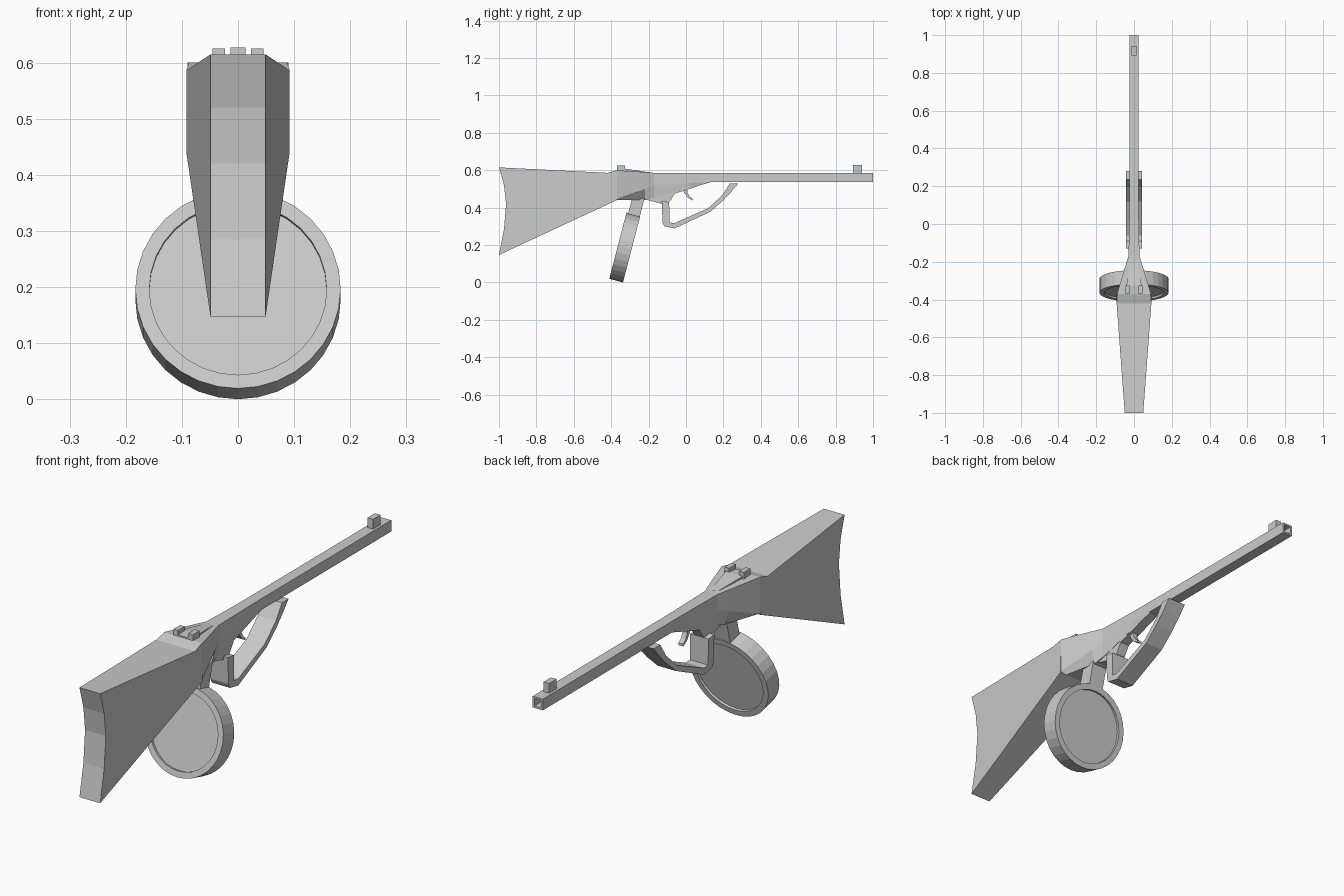
import bpy, bmesh, math
from mathutils import Matrix

if "Cube" in bpy.data.objects:
    bpy.data.objects.remove(bpy.data.objects["Cube"])


def finish(bm, name):
    bmesh.ops.recalc_face_normals(bm, faces=bm.faces)
    mesh = bpy.data.meshes.new(name)
    bm.to_mesh(mesh)
    bm.free()
    ob = bpy.data.objects.new(name, mesh)
    bpy.context.collection.objects.link(ob)
    return ob


def prism(name, profile, hw=None, cx=0):
    """Side profile of (y, z[, half width]) points, widened along x."""
    bm = bmesh.new()
    sides = []
    for s in (-1, 1):
        sides.append([bm.verts.new((cx + s * (p[2] if hw is None else hw), p[0], p[1]))
                      for p in profile])
    a, b = sides
    n = len(a)
    bm.faces.new(a)
    bm.faces.new(b[::-1])
    for i in range(n):
        j = (i + 1) % n
        bm.faces.new((a[i], a[j], b[j], b[i]))
    return finish(bm, name)


def box(name, x, y0, y1, z0, z1, hw):
    return prism(name, [(y0, z0), (y1, z0), (y1, z1), (y0, z1)], hw, x)


# Shoulder stock with hollowed butt end
prism("stock", [(-1, .615, .049), (-.973, .52, .049), (-.962, .42, .049),
                (-.973, .285, .049), (-1, .147, .049), (-.37, .44, .092),
                (-.37, .6, .088), (-.42, .586, .092)])

# Receiver lofted from stock down to barrel: y, half width, top, side bottom, keel, keel half width
sections = [(-.37, .09, .6, .445, .44, .06), (-.22, .045, .59, .5, .44, .03),
            (-.17, .029, .586, .52, .453, .024), (.02, .025, .585, .532, .505, .022),
            (.13, .024, .585, .537, .535, .02)]
bm = bmesh.new()
rings = [[bm.verts.new((x, y, z)) for x, z in
          ((-hw, top), (-hw, sb), (-bw, bot), (bw, bot), (hw, sb), (hw, top))]
         for y, hw, top, sb, bot, bw in sections]
for r, q in zip(rings, rings[1:]):
    for i in range(6):
        j = (i + 1) % 6
        bm.faces.new((r[i], r[j], q[j], q[i]))
bm.faces.new(rings[0])
bm.faces.new(rings[-1])
finish(bm, "receiver")

# Square barrel with bored muzzle
bm = bmesh.new()
bmesh.ops.create_cube(bm, size=1, matrix=Matrix.Translation((0, .565, .561))
                      @ Matrix.Diagonal((.048, .87, .048, 1)))
muzzle = max(bm.faces, key=lambda f: f.calc_center_median().y)
bmesh.ops.inset_region(bm, faces=[muzzle], thickness=.011)
ext = bmesh.ops.extrude_discrete_faces(bm, faces=[muzzle])
bmesh.ops.translate(bm, verts=ext["faces"][0].verts, vec=(0, -.06, 0))
finish(bm, "barrel")

# Sights
box("front_sight", 0, .893, .942, .58, .627, .013)
prism("rear_sight_base", [(-.37, .59, .045), (-.37, .606, .045), (-.325, .608, .04),
                          (-.19, .588, .016), (-.19, .58, .016)])
for side, x in (("left", -.0345), ("right", .0345)):
    box("rear_sight_" + side, x, -.37, -.325, .595, .625, .011)

# Loop guard, its mounting rail and the trigger
prism("guard_loop", [(-.13, .435), (-.125, .32), (-.115, .3), (-.06, .289), (.13, .378),
                     (.2, .44), (.245, .488), (.28, .53), (.235, .53), (.195, .468),
                     (.12, .398), (-.06, .318), (-.088, .32), (-.09, .43)], .043)
prism("guard_rail", [(-.22, .445), (-.13, .42), (-.088, .43), (-.06, .475), (.02, .5),
                     (.13, .537), (-.1, .5)], .022)
prism("trigger", [(-.02, .51), (-.01, .48), (.01, .452), (.035, .438), (.035, .448),
                  (.018, .462), (.008, .482), (.005, .51)], .011)

# Tilted drum with recessed faces, and its neck
bm = bmesh.new()
bmesh.ops.create_cone(bm, cap_ends=True, segments=32, radius1=.183, radius2=.183, depth=.076,
                      matrix=Matrix.Rotation(math.pi / 2, 4, 'X'))
for cap in [f for f in bm.faces if len(f.verts) > 4]:
    inward = -math.copysign(.011, cap.calc_center_median().y)
    bmesh.ops.inset_region(bm, faces=[cap], thickness=.025)
    bmesh.ops.translate(bm, verts=bmesh.ops.extrude_discrete_faces(bm, faces=[cap])["faces"][0].verts,
                        vec=(0, inward, 0))
drum = finish(bm, "drum")
drum.location = (0, -.3275, .187)
drum.rotation_euler.x = -math.radians(14.6)
prism("drum_neck", [(-.317, .34), (-.25, .34), (-.222, .45), (-.288, .45)], .036)
